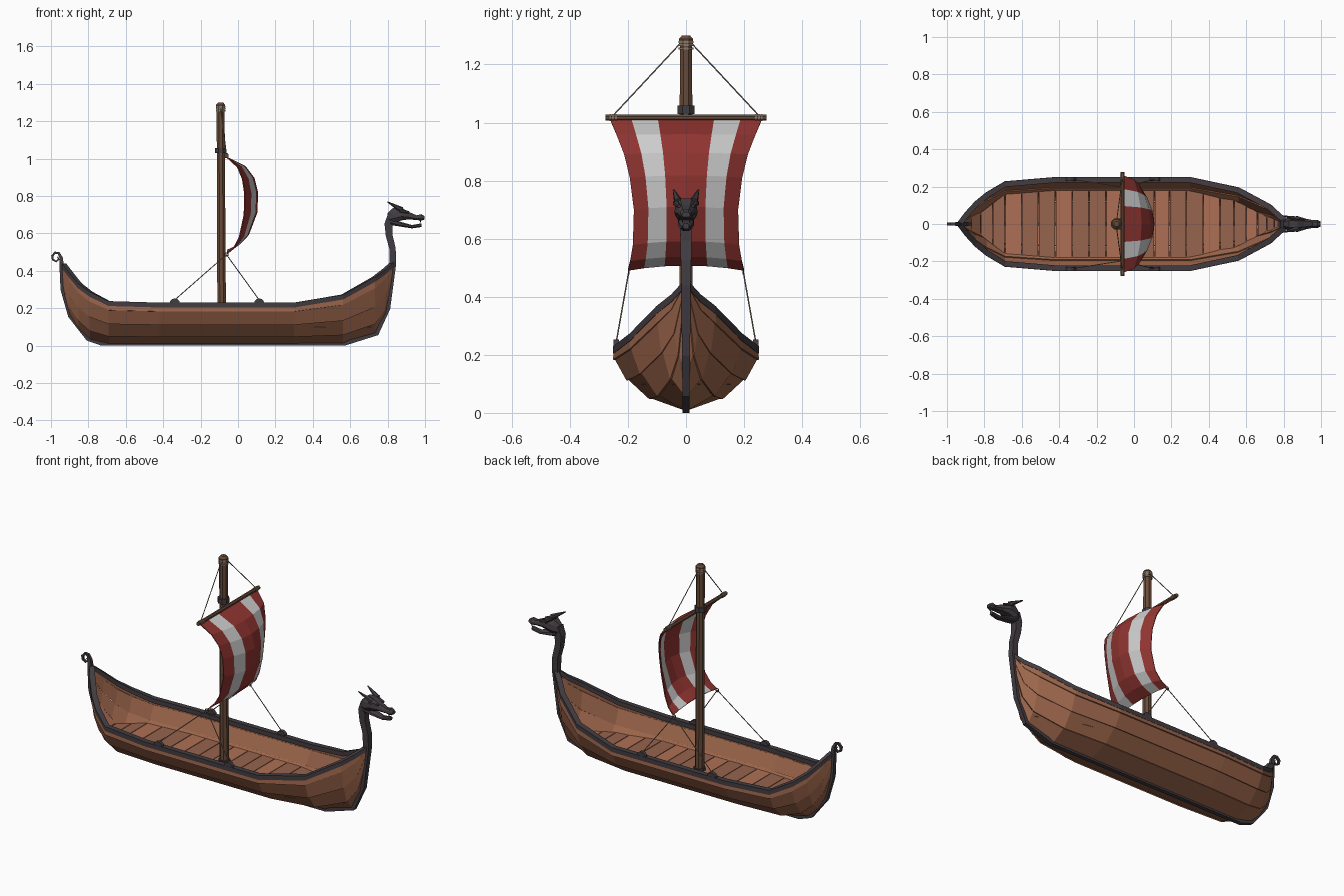
import bpy, bmesh, math
from mathutils import Vector

if "Cube" in bpy.data.objects:
    bpy.data.objects.remove(bpy.data.objects["Cube"])


def material(name, r, g, b):
    m = bpy.data.materials.new(name)
    m.diffuse_color = (r, g, b, 1)
    m.use_nodes = True
    m.node_tree.nodes["Principled BSDF"].inputs["Base Color"].default_value = m.diffuse_color
    return m


WOOD = material("hull_wood", 0.33, 0.13, 0.07)
PLANK_A = material("deck_wood_light", 0.42, 0.16, 0.09)
PLANK_B = material("deck_wood_dark", 0.31, 0.125, 0.075)
DARK = material("dark_wood", 0.055, 0.045, 0.052)
MAST = material("mast_wood", 0.14, 0.07, 0.04)
ROPE = material("rope", 0.26, 0.21, 0.15)
RED = material("sail_red", 0.28, 0.035, 0.03)
WHITE = material("sail_white", 0.62, 0.62, 0.62)


def make(name, verts, faces, *mats):
    me = bpy.data.meshes.new(name)
    me.from_pydata([tuple(v) for v in verts], [], faces)
    bm = bmesh.new()
    bm.from_mesh(me)
    bmesh.ops.recalc_face_normals(bm, faces=bm.faces)
    bm.to_mesh(me)
    bm.free()
    ob = bpy.data.objects.new(name, me)
    bpy.context.collection.objects.link(ob)
    for m in mats:
        me.materials.append(m)
    return ob


def loft(name, rings, mat):
    n = len(rings[0])
    faces = [(i*n+j, i*n+(j+1) % n, (i+1)*n+(j+1) % n, (i+1)*n+j)
             for i in range(len(rings)-1) for j in range(n)]
    faces += [tuple(range(n)), tuple(range((len(rings)-1)*n, len(rings)*n))]
    return make(name, [v for r in rings for v in r], faces, mat)


def rod(name, a, b, r1, mat, r2=None, sides=8):
    a, b = Vector(a), Vector(b)
    d = b - a
    q = d.to_track_quat('Z', 'Y')
    rings = []
    for p, r in ((a, r1), (b, r1 if r2 is None else r2)):
        rings.append([p + q @ Vector((r*math.cos(t), r*math.sin(t), 0))
                      for t in (2*math.pi*(k+.5)/sides for k in range(sides))])
    return loft(name, rings, mat)


# hull stations: x, half width, sheer height, keel height
ST = [(-.935, .008, .43, .30), (-.90, .055, .385, .17), (-.85, .11, .325, .09),
      (-.79, .16, .28, .035), (-.69, .22, .23, .012), (-.42, .243, .222, .012),
      (.30, .243, .222, .012), (.56, .187, .265, .012), (.73, .095, .36, .06),
      (.785, .045, .40, .15), (.83, .008, .44, .38)]
SEC = [(0, 0), (.48, .2), (.8, .5), (.99, .83), (1, 1)]


def station(x):
    for a, b in zip(ST, ST[1:]):
        if x <= b[0]:
            t = (x-a[0])/(b[0]-a[0])
            return [p+(q-p)*t for p, q in zip(a, b)]
    return ST[-1]


def width_at(x, z):
    _, w, zs, zk = station(x)
    f = (z-zk)/(zs-zk)
    for a, b in zip(SEC, SEC[1:]):
        if f <= b[1]:
            return w*(a[0]+(b[0]-a[0])*(f-a[1])/(b[1]-a[1]))
    return w


# overlapping hull strakes, both sides
for s, side in ((-1, "right"), (1, "left")):
    for k in range(4):
        (w0, h0), (w1, h1) = SEC[k], SEC[k+1]
        verts = []
        for x, w, zs, zk in ST:
            lap = .006*min(1, w/.1) if k else 0
            verts.append((x, s*(w*w0+lap), zk+(zs-zk)*h0-lap*.6))
            verts.append((x, s*w*w1, zk+(zs-zk)*h1))
        faces = [(2*i, 2*i+2, 2*i+3, 2*i+1) for i in range(len(ST)-1)]
        ob = make(f"strake_{side}_{k+1}", verts, faces, WOOD)
        mod = ob.modifiers.new("thickness", 'SOLIDIFY')
        mod.thickness, mod.offset = .01, 0
    # gunwale rail along the sheer
    rings = []
    for i, (x, w, zs, zk) in enumerate(ST):
        a, b = ST[max(i-1, 0)], ST[min(i+1, len(ST)-1)]
        n = Vector((-(b[1]-a[1]), b[0]-a[0], 0)).normalized()
        rings.append([(x+n.x*o, s*max(w+n.y*o, 0), zs+h) for o, h in
                      ((.008, -.018), (.008, .008), (-.022, .008), (-.022, -.018))])
    loft(f"gunwale_{side}", rings, DARK)

# deck planks
edges = [-.87, -.82, -.755, -.69, -.60, -.51, -.42, -.33, -.24, -.15, -.06, .03, .11,
         .19, .28, .37, .46, .535, .60, .66, .71, .75, .78]
for i, (a, b) in enumerate(zip(edges, edges[1:])):
    rings = []
    for x in (a+.002, b-.002):
        z = max(.11, station(x)[3]+.05)
        w = max(width_at(x, z)-.006, .01)
        rings.append([(x, -w, z-.012), (x, w, z-.012), (x, w, z), (x, -w, z)])
    loft(f"deck_plank_{i+1}", rings, PLANK_A if i % 3 == 0 else PLANK_B)


# one swept timber: stern curl, keel, stem and neck (x, z, thickness, half width)
def sweep(name, path, mat):
    rings = []
    for i, (x, z, t, hw) in enumerate(path):
        a, b = path[max(i-1, 0)], path[min(i+1, len(path)-1)]
        n = Vector((-(b[1]-a[1]), 0, b[0]-a[0])).normalized()*t/2
        c = Vector((x, 0, z))
        rings.append([c+n+Vector((0, hw, 0)), c+n-Vector((0, hw, 0)),
                      c-n-Vector((0, hw, 0)), c-n+Vector((0, hw, 0))])
    return loft(name, rings, mat)


sweep("stern_curl", [(-.965, .475, .007, .004), (-.958, .462, .009, .005),
                     (-.972, .450, .010, .006), (-.990, .460, .011, .006),
                     (-.993, .480, .012, .007), (-.978, .497, .013, .007),
                     (-.958, .494, .014, .008), (-.946, .470, .018, .009),
                     (-.943, .430, .024, .012)], DARK)
sweep("keel_and_stem", [(-.943, .435, .024, .012), (-.935, .30, .028, .012),
                        (-.895, .16, .028, .012), (-.80, .037, .026, .012),
                        (-.73, .012, .024, .012), (.57, .012, .024, .012),
                        (.74, .068, .03, .012), (.797, .20, .034, .014),
                        (.828, .44, .036, .016), (.826, .52, .034, .018),
                        (.808, .59, .036, .019), (.804, .65, .042, .021),
                        (.825, .695, .05, .024)], DARK)


# carved beast head: rings are x, bottom, top, half width
def head_part(name, rows):
    loft(name, [[(x, -w, zb+(zt-zb)*.3), (x, -w*.6, zb), (x, w*.6, zb), (x, w, zb+(zt-zb)*.3),
                 (x, w*.9, zb+(zt-zb)*.7), (x, w*.5, zt), (x, -w*.5, zt), (x, -w*.9, zb+(zt-zb)*.7)]
                for x, zb, zt, w in rows], DARK)


head_part("beast_skull", [(.80, .66, .71, .022), (.83, .655, .737, .037), (.875, .67, .738, .04),
                          (.91, .675, .716, .030), (.955, .672, .697, .021),
                          (.98, .668, .703, .022), (.998, .674, .692, .014)])
head_part("beast_jaw", [(.815, .645, .69, .028), (.86, .638, .665, .028),
                        (.93, .627, .645, .018), (.98, .634, .654, .011)])
for s, side in ((-1, "right"), (1, "left")):
    rod(f"horn_{side}", (.875, s*.026, .726), (.80, s*.043, .768), .016, DARK, .003, 6)
    rod(f"brow_{side}", (.865, s*.034, .722), (.915, s*.024, .712), .012, DARK, .006, 6)
    rod(f"fang_{side}", (.975, s*.013, .675), (.975, s*.012, .655), .005, DARK, .001, 5)

# mast with rounded top, collar and rope wraps
MX = -.093
rod("mast", (-.087, 0, .10), (MX, 0, 1.27), .025, MAST, .023)
rod("mast_cap", (MX, 0, 1.27), (MX, 0, 1.288), .026, MAST, .026)
rod("mast_tip", (MX, 0, 1.288), (MX, 0, 1.30), .026, MAST, .015)
rod("mast_collar", (MX, 0, 1.03), (MX, 0, 1.058), .032, DARK)
rod("mast_foot", (-.087, 0, .11), (-.087, 0, .125), .032, DARK)
for i in range(3):
    rod(f"mast_wrap_{i+1}", (MX, 0, 1.252+i*.011), (MX, 0, 1.259+i*.011), .0275, ROPE)

# yard
YX, YZ = -.062, 1.017
rod("yard", (YX, -.278, YZ), (YX, .278, YZ), .011, MAST)
rod("yard_lashing", (MX, 0, YZ-.012), (YX, 0, YZ+.003), .012, ROPE)

# billowing striped sail
cols = [-1, -.72, -.37, 0, .37, .72, 1]
rows = [(1.008, .26, 0), (.955, .238, .60), (.89, .212, .88), (.81, .192, 1), (.70, .178, .97),
        (.58, .182, .70), (.525, .192, .40), (.492, .20, .02)]
verts = []
for i, (z, w, b) in enumerate(rows):
    sag = .018*i/(len(rows)-1)
    for t in cols:
        verts.append((-.06+.165*b*(1-.42*t*t), w*t, z+sag*(1-t*t)))
nc = len(cols)
faces = [(i*nc+j, i*nc+j+1, (i+1)*nc+j+1, (i+1)*nc+j)
         for i in range(len(rows)-1) for j in range(nc-1)]
sail = make("sail", verts, faces, RED, WHITE)
for k, p in enumerate(sail.data.polygons):
    p.material_index = 1 if k % (nc-1) in (1, 4) else 0
mod = sail.modifiers.new("thickness", 'SOLIDIFY')
mod.thickness, mod.offset = .006, 0

# rigging, rings and half-round cleats
for s, side in ((-1, "right"), (1, "left")):
    rod(f"yard_stay_{side}", (MX, s*.02, 1.272), (YX, s*.25, YZ+.008), .0025, ROPE, sides=5)
    for i in range(3):
        y = s*(.238+i*.010)
        rod(f"yard_wrap_{side}_{i+1}", (YX, y, YZ), (YX, y+s*.006, YZ), .0135, ROPE)
    corner = (-.062, s*.197, .487)
    bpy.ops.mesh.primitive_torus_add(location=corner, rotation=(math.pi/2, 0, 0), major_radius=.009,
                                     minor_radius=.003, major_segments=10, minor_segments=5)
    ring = bpy.context.object
    ring.name = f"sail_ring_{side}"
    ring.data.materials.append(DARK)
    for x, end in ((-.338, "aft"), (.113, "fore")):
        rod(f"sheet_rope_{side}_{end}", corner, (x, s*.240, .245), .0025, ROPE, sides=5)
        arc = [(x+.028*math.cos(math.pi*k/6), .225+.028*math.sin(math.pi*k/6)) for k in range(7)]
        loft(f"cleat_{side}_{end}", [[(px, s*y, pz) for px, pz in arc] for y in (.230, .250)], DARK)
